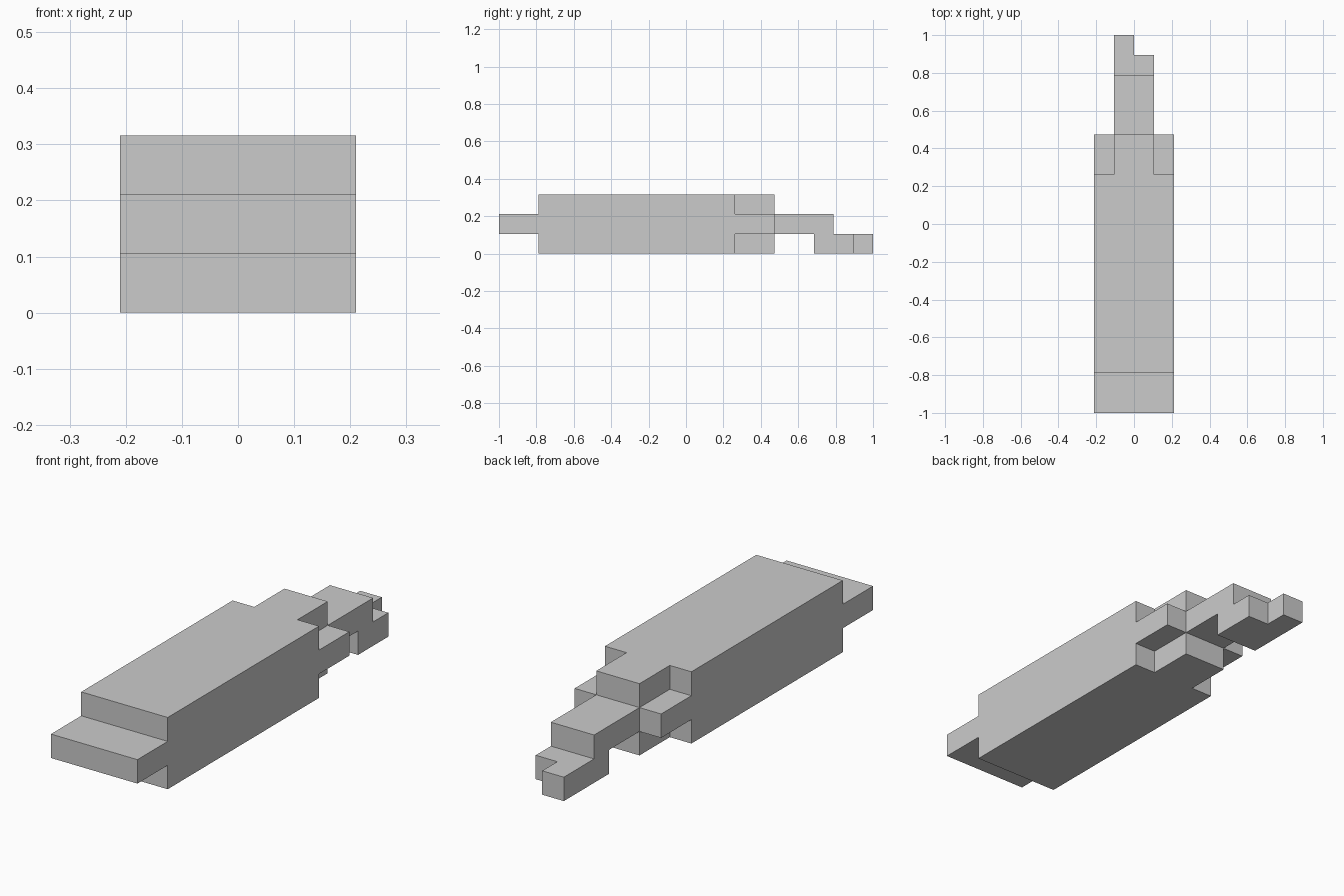
import bpy
import bmesh

default = bpy.data.objects.get("Cube")
if default:
    bpy.data.objects.remove(default, do_unlink=True)

U = 2 / 19  # one block

grey = bpy.data.materials.new("plain grey")
grey.use_nodes = True
grey.diffuse_color = (0.6, 0.6, 0.6, 1)
grey.node_tree.nodes["Principled BSDF"].inputs["Base Color"].default_value = (0.6, 0.6, 0.6, 1)


def block(name, x, y, z, mirrored=False):
    """Box spanning the given (low, high) ranges, measured in blocks."""
    bm = bmesh.new()
    bmesh.ops.create_cube(bm, size=1)
    for v in bm.verts:
        v.co = [(hi if c > 0 else lo) * U for c, (lo, hi) in zip(v.co, (x, y, z))]
    mesh = bpy.data.meshes.new(name)
    bm.to_mesh(mesh)
    bm.free()
    mesh.materials.append(grey)
    obj = bpy.data.objects.new(name, mesh)
    bpy.context.collection.objects.link(obj)
    if mirrored:
        obj.modifiers.new("mirror", "MIRROR").use_axis[0] = True
    return obj


# Main body with the flat tongue at its front
block("body", (-2, 2), (-7.5, 2.5), (0, 3))
block("front_tongue", (-2, 2), (-9.5, -7.5), (1, 2))

# Narrow back of the body, with a ledge on either side
block("body_back", (-1, 1), (2.5, 4.5), (0, 3))
block("side_ledges", (1, 2), (2.5, 4.5), (1, 2), mirrored=True)

# Tail stepping down to an uneven tip
block("tail_bar", (-1, 1), (4.5, 7.5), (1, 2))
block("tail_drop", (-1, 1), (6.5, 8.5), (0, 1))
block("tail_tip", (-1, 0), (8.5, 9.5), (0, 1))
